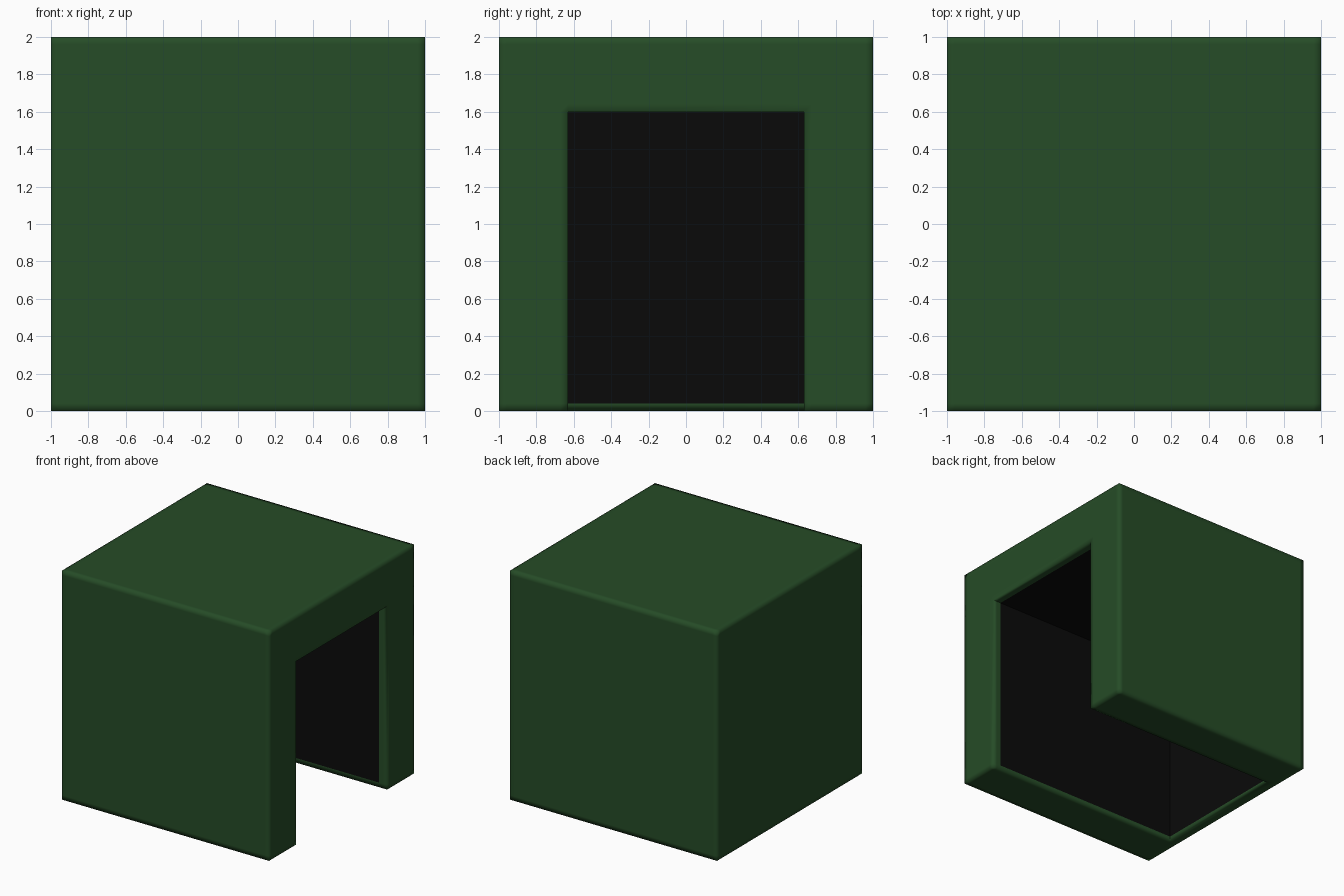
import bpy, bmesh
from mathutils import Vector

if "Cube" in bpy.data.objects:
    bpy.data.objects.remove(bpy.data.objects["Cube"])

# Grid lines: outer size, wall planes and the support loops beside each edge
AXES = (
    [-1, -0.96, -0.92, 0.92, 0.96, 1],
    [-1, -0.96, -0.67, -0.63, 0.63, 0.67, 0.96, 1],
    [0, 0.04, 1.6, 1.64, 1.96, 2],
)


def material(name, color):
    m = bpy.data.materials.new(name)
    m.diffuse_color = (*color, 1)
    m.use_nodes = True
    m.node_tree.nodes["Principled BSDF"].inputs["Base Color"].default_value = m.diffuse_color
    return m


def solid(i):
    """True if the grid cell is wall, False if cavity or outside."""
    if any(k < 0 or k >= len(a) - 1 for k, a in zip(i, AXES)):
        return False
    x, y, z = ((a[k] + a[k + 1]) / 2 for k, a in zip(i, AXES))
    return not (x > -0.92 and abs(y) < 0.63 and z < 1.6)


# Hollow block, open at the right side and underneath
bm = bmesh.new()
nx, ny, nz = (len(a) - 1 for a in AXES)
cells = [(i, j, k) for i in range(nx) for j in range(ny) for k in range(nz)]
for c in filter(solid, cells):
    for ax in range(3):
        for side in (0, 1):
            n = list(c)
            n[ax] += 2 * side - 1
            if solid(n):
                continue
            u, v = (ax + 1) % 3, (ax + 2) % 3
            quad = []
            for du, dv in ((0, 0), (1, 0), (1, 1), (0, 1)):
                idx = list(c)
                idx[ax] += side
                idx[u] += du
                idx[v] += dv
                quad.append(bm.verts.new([AXES[t][idx[t]] for t in range(3)]))
            bm.faces.new(quad if side else quad[::-1])
bmesh.ops.remove_doubles(bm, verts=bm.verts, dist=1e-4)
bm.normal_update()

# Smooth shading, black lining inside a green rim
for f in bm.faces:
    f.smooth = True
    p = f.calc_center_median()
    inside = -0.93 < p.x < 0.92 and abs(p.y) < 0.64 and 0.04 < p.z < 1.61
    f.material_index = int(inside)

# Keep the inner corners crisp
for e in bm.edges:
    if len(e.link_faces) == 2 and e.calc_face_angle_signed() < -0.5:
        e.smooth = False

mesh = bpy.data.meshes.new("hollow_block")
bm.to_mesh(mesh)
bm.free()
mesh.materials.append(material("green", (0.019, 0.072, 0.02)))
mesh.materials.append(material("black_lining", (0.003, 0.003, 0.003)))
block = bpy.data.objects.new("hollow_block", mesh)
bpy.context.collection.objects.link(block)
